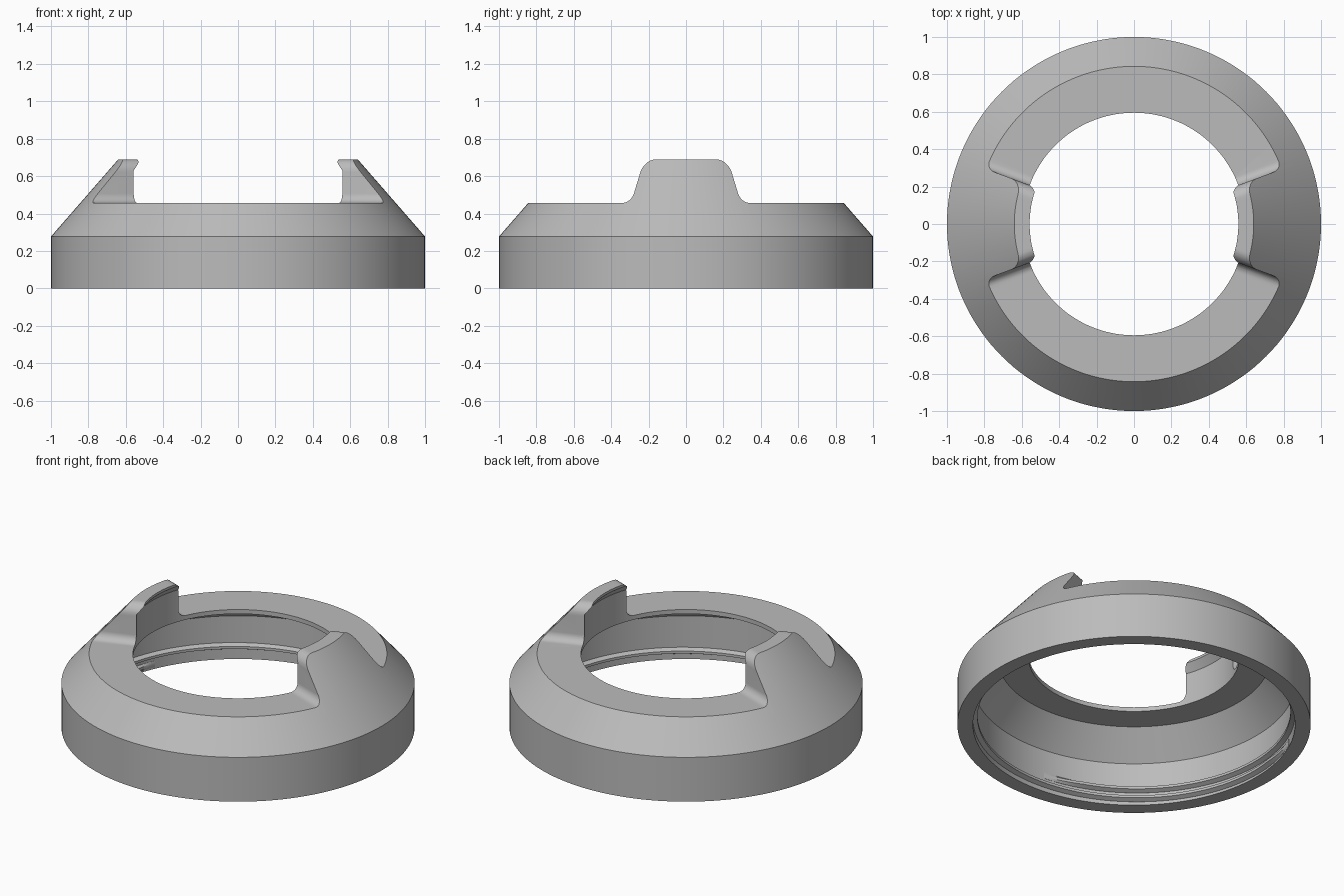
import bpy, bmesh
from math import cos, sin, pi, tan, radians

cube = bpy.data.objects.get("Cube")
if cube:
    bpy.data.objects.remove(cube)

grey = bpy.data.materials.new("plain grey")
grey.use_nodes = True
colour = (0.5, 0.5, 0.5, 1)
grey.diffuse_color = colour
grey.node_tree.nodes["Principled BSDF"].inputs["Base Color"].default_value = colour


def make_object(name, rings, closed):
    """Skin a list of matching point loops; cap the ends unless closed."""
    bm = bmesh.new()
    loops = [[bm.verts.new(p) for p in ring] for ring in rings]
    n = len(loops[0])
    pairs = list(zip(loops, loops[1:]))
    if closed:
        pairs.append((loops[-1], loops[0]))
    else:
        bm.faces.new(loops[0])
        bm.faces.new(loops[-1])
    for a, b in pairs:
        for i in range(n):
            j = (i + 1) % n
            bm.faces.new((a[i], a[j], b[j], b[i]))
    bmesh.ops.recalc_face_normals(bm, faces=bm.faces)
    mesh = bpy.data.meshes.new(name)
    bm.to_mesh(mesh)
    bm.free()
    obj = bpy.data.objects.new(name, mesh)
    bpy.context.collection.objects.link(obj)
    mesh.materials.append(grey)
    return obj


def activate(obj):
    bpy.ops.object.select_all(action='DESELECT')
    obj.select_set(True)
    bpy.context.view_layer.objects.active = obj


# Collar: thin-walled section turned all round at full tab height
SEGMENTS = 144
section = [(1, 0), (1, 0.277), (0.64, 0.69), (0.558, 0.69), (0.558, 0.675),
           (0.595, 0.63), (0.595, 0.43), (0.77, 0.43), (0.912, 0.27), (0.912, 0)]
angles = [2 * pi * i / SEGMENTS for i in range(SEGMENTS)]
collar = make_object("collar", [[(r * cos(a), r * sin(a), z) for r, z in section]
                                for a in angles], True)

# Cutters: clear front and back down to the shelf, leaving two filleted tabs
SHELF, TOP, LOW_R, TOP_R, STEPS = 0.457, 0.69, 0.05, 0.07, 8
quarter = [pi / 2 * i / STEPS for i in range(STEPS + 1)]
edge = [(LOW_R * (1 - sin(t)), SHELF + LOW_R * (1 - cos(t))) for t in quarter]
edge += [(-TOP_R * (1 - cos(t)), TOP - TOP_R * (1 - sin(t))) for t in quarter]
edge.append((-TOP_R, 0.85))
slope = tan(radians(20.4))
for name, side in (("front_cutter", -1), ("back_cutter", 1)):
    rings = []
    for x in (-1.2, 0, 1.2):
        ring = [(x, side * (abs(x) * slope + off), z) for off, z in edge]
        ring += [(x, side * 1.5, 0.85), (x, side * 1.5, SHELF)]
        rings.append(ring)
    cutter = make_object(name, rings, False)
    activate(collar)
    mod = collar.modifiers.new(name, 'BOOLEAN')
    mod.operation = 'DIFFERENCE'
    mod.solver = 'EXACT'
    mod.object = cutter
    bpy.ops.object.modifier_apply(modifier=name)
    bpy.data.objects.remove(cutter)

# Internal thread: a tapered helical ridge on the lower inner wall
TURNS, PITCH = 1.3, 0.058
count = int(SEGMENTS * TURNS)
rings = []
for i in range(count + 1):
    a = radians(-96) - 2 * pi * TURNS * i / count
    z = 0.105 - PITCH * TURNS * i / count
    depth = 0.025 * min(1, i / 6, (count - i) / 6)
    ridge = [(0.93, -0.02), (0.911, -0.02), (0.911 - depth, -0.008),
             (0.911 - depth, 0.008), (0.911, 0.02), (0.93, 0.02)]
    rings.append([(r * cos(a), r * sin(a), z + h) for r, h in ridge])
thread = make_object("inner_thread", rings, False)

for obj in (collar, thread):
    activate(obj)
    bpy.ops.object.shade_smooth_by_angle(angle=radians(25))
